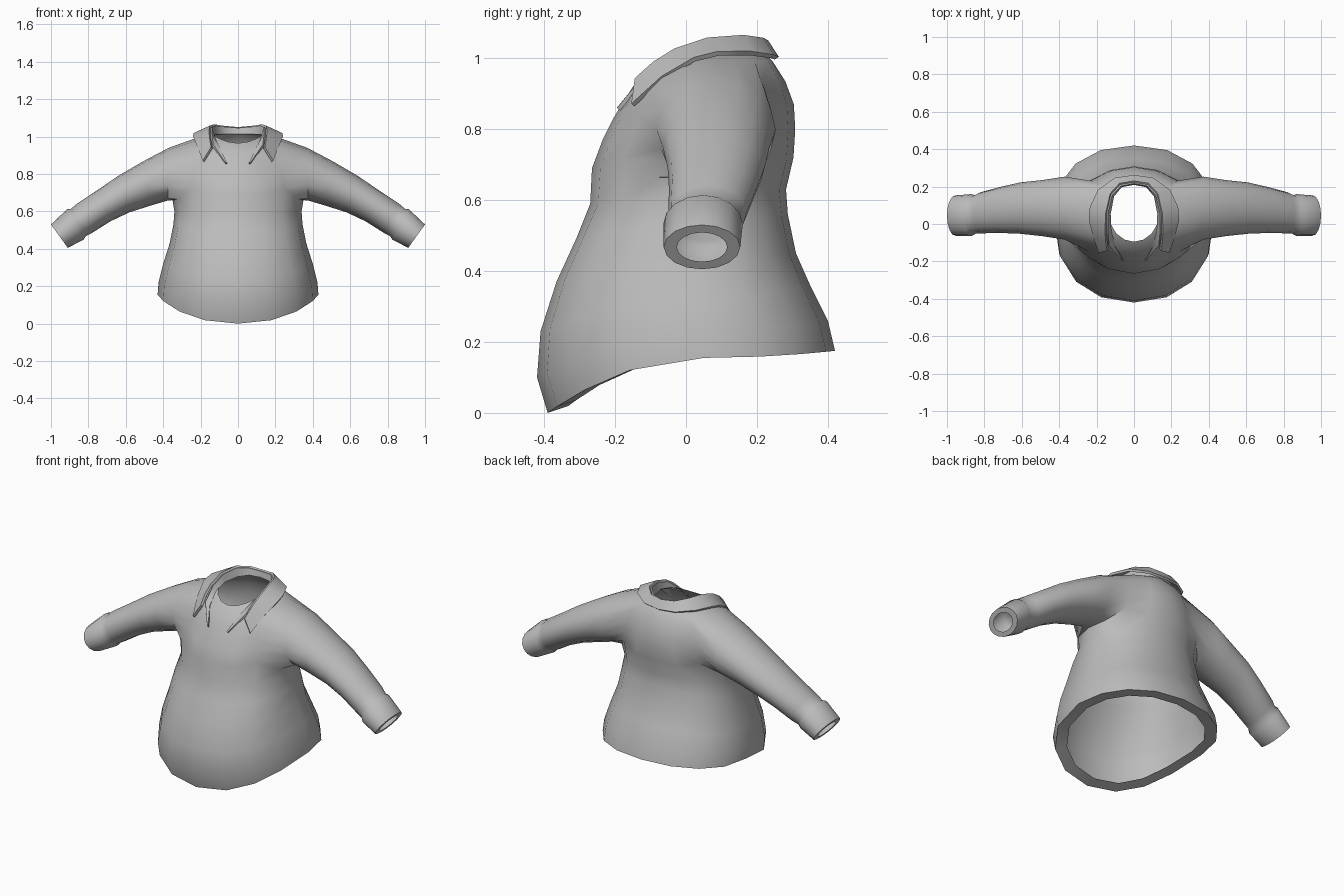
import bpy, bmesh, math
from mathutils import Vector

if "Cube" in bpy.data.objects:
    bpy.data.objects.remove(bpy.data.objects["Cube"])

cloth = bpy.data.materials.new("grey_cloth")
cloth.diffuse_color = (0.5, 0.5, 0.5, 1)
cloth.use_nodes = True
cloth.node_tree.nodes["Principled BSDF"].inputs["Base Color"].default_value = cloth.diffuse_color


def finish(name, bm, thickness=0):
    """Mirror the right half, give it thickness if wanted and smooth it."""
    loose = [v for v in bm.verts if not v.link_faces]
    bmesh.ops.delete(bm, geom=loose, context='VERTS')
    bmesh.ops.recalc_face_normals(bm, faces=bm.faces)
    me = bpy.data.meshes.new(name)
    bm.to_mesh(me)
    bm.free()
    ob = bpy.data.objects.new(name, me)
    bpy.context.collection.objects.link(ob)
    me.materials.append(cloth)
    ob.modifiers.new("mirror", 'MIRROR').merge_threshold = 0.0005
    if thickness:
        solid = ob.modifiers.new("thickness", 'SOLIDIFY')
        solid.thickness = thickness
        solid.offset = 0
    bpy.ops.object.select_all(action='DESELECT')
    ob.select_set(True)
    bpy.context.view_layer.objects.active = ob
    for m in [m.name for m in ob.modifiers]:
        bpy.ops.object.modifier_apply(modifier=m)
    bpy.ops.object.shade_smooth_by_angle(angle=math.radians(50))
    return ob


# Body rings: front y, front z, half width, side y, side z, back y, back z
BODY = [
    (-.39, .00, .43, .05, .155, .42, .175),
    (-.42, .10, .425, .05, .22, .40, .26),
    (-.41, .23, .40, .04, .32, .35, .36),
    (-.365, .37, .365, .03, .43, .31, .45),
    (-.31, .49, .345, .03, .53, .287, .56),
    (-.27, .59, .34, .03, .60, .282, .63),
    (-.265, .69, .35, .04, .66, .303, .72),
    (-.235, .77, .33, .05, .75, .308, .80),
    (-.205, .83, .31, .05, .84, .304, .87),
    (-.175, .88, .285, .06, .93, .28, .935),
    (-.143, .93, .23, .07, .99, .245, .99),
    (-.095, .965, .135, .06, 1.01, .22, 1.015),
]
# Sleeve rings: top x, top z, bottom x, bottom z, centre y, half depth
SLEEVE = [
    (.37, .94, .375, .658, .085, .168),
    (.51, .866, .47, .63, .085, .15),
    (.64, .79, .58, .595, .085, .137),
    (.75, .715, .68, .548, .075, .123),
    (.86, .642, .78, .485, .06, .11),
    (.893, .614, .813, .468, .052, .102),
    (.911, .614, .825, .449, .048, .112),
    (1.0, .53, .91, .405, .045, .108),
]

# Shirt body with an arm hole that the sleeve grows from
bm = bmesh.new()
grid = []
for j, (yf, zf, w, ys, zs, yb, zb) in enumerate(BODY):
    row = []
    for i in range(9):
        front = i < 4
        low = j < 5
        t = math.pi * i / 8
        ye, ze = (yf, zf) if front else (yb, zb)
        c = abs(math.cos(t)) ** ((0.78 if front else 0.88) if low else 1.0)
        x = 0 if i in (0, 8) else w * math.sin(t) ** (0.92 if low else 1.0)
        row.append(bm.verts.new((x, ys + (ye - ys) * c, zs + (ze - zs) * c * c)))
    grid.append(row)
LOW, HIGH = 6, 10
# Round off the lower corners of the arm hole
for i in (2, 6):
    grid[LOW][i].co.z += 0.045
    grid[LOW + 1][i].co.z += 0.02
for j in range(len(grid) - 1):
    for i in range(8):
        if LOW <= j < HIGH and 2 <= i < 6:
            continue
        bm.faces.new((grid[j][i], grid[j][i + 1], grid[j + 1][i + 1], grid[j + 1][i]))

# Thick rim turned in under the hem
hem = grid[0]
lip = [bm.verts.new((v.co.x * .85, v.co.y * .85, v.co.z + max(0, -v.co.y) * .05)) for v in hem]
for i in range(8):
    bm.faces.new((hem[i + 1], hem[i], lip[i], lip[i + 1]))

# Arm hole loop, from the top towards the back and round
hole = [(10, 4), (10, 5), (10, 6), (9, 6), (8, 6), (7, 6), (6, 6), (6, 5),
        (6, 4), (6, 3), (6, 2), (7, 2), (8, 2), (9, 2), (10, 2), (10, 3)]
last = [grid[j][i] for j, i in hole]


def add_ring(points):
    """Join a new ring of points to the end of the sleeve."""
    global last
    ring = [bm.verts.new(p) for p in points]
    for k in range(16):
        n = (k + 1) % 16
        bm.faces.new((last[k], last[n], ring[n], ring[k]))
    last = ring


# Sleeve and cuff
for tx, tz, bx, bz, yc, hw in SLEEVE:
    mid = Vector(((tx + bx) / 2, yc, (tz + bz) / 2))
    up = Vector(((tx - bx) / 2, 0, (tz - bz) / 2))
    add_ring([mid + up * math.cos(math.tau * k / 16)
              + Vector((0, hw * math.sin(math.tau * k / 16), 0)) for k in range(16)])
# Thick rim turned in at the cuff
add_ring([mid + (v.co - mid) * .66 for v in last])
finish("shirt_body_and_sleeves", bm)


def strip(name, edge_a, edge_b, thickness):
    """Ribbon of cloth between two edges."""
    bm = bmesh.new()
    a = [bm.verts.new(p) for p in edge_a]
    b = [bm.verts.new(p) for p in edge_b]
    for i in range(len(a) - 1):
        bm.faces.new((a[i], a[i + 1], b[i + 1], b[i]))
    finish(name, bm, thickness)


# Collar edges from the back centre to the front tip
fold = [(0, .225, 1.047), (.075, .213, 1.053), (.125, .16, 1.06), (.148, .06, 1.052),
        (.152, -.03, 1.022), (.148, -.09, .985), (.14, -.14, .94)]
outer = [(0, .256, 1.0), (.10, .243, 1.005), (.19, .18, 1.014), (.233, .09, 1.013),
         (.238, .025, .997), (.215, -.065, .945), (.185, -.15, .868)]
stand = [(0, .222, 1.045), (.073, .208, 1.051), (.122, .157, 1.057), (.144, .06, 1.048),
         (.145, -.03, 1.015), (.135, -.112, .952), (.066, -.19, .856)]
base = [(0, .215, 1.012), (.068, .202, 1.012), (.112, .15, 1.01), (.13, .055, 1.008),
        (.125, -.03, .985), (.10, -.12, .942), (.06, -.19, .857)]
strip("collar_leaf", fold, outer, 0.014)
strip("collar_stand", stand, base, 0.012)
